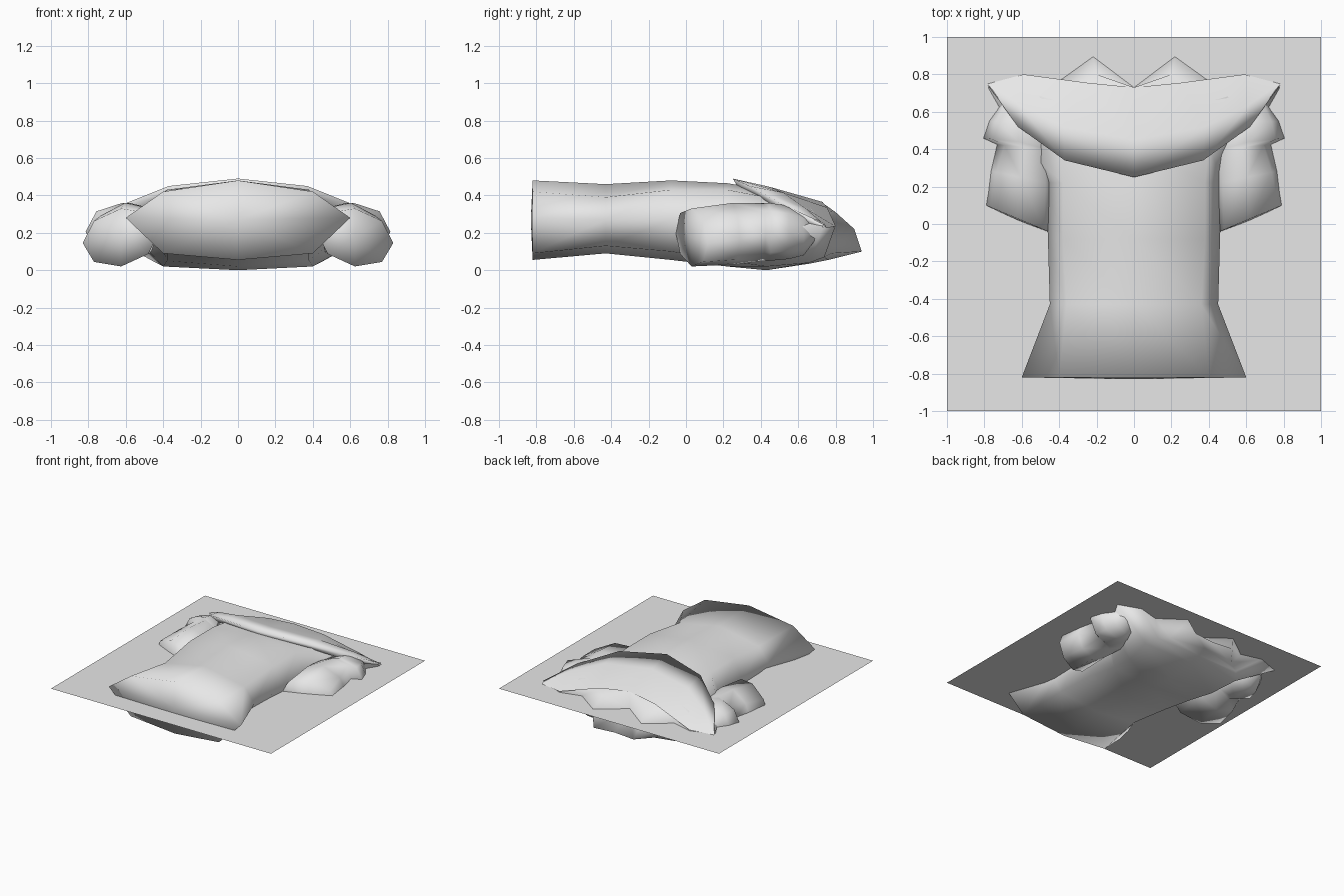
import bpy, math

if "Cube" in bpy.data.objects:
    bpy.data.objects.remove(bpy.data.objects["Cube"])

def material(name, v):
    m = bpy.data.materials.new(name)
    m.diffuse_color = (v, v, v, 1)
    m.use_nodes = True
    m.node_tree.nodes["Principled BSDF"].inputs["Base Color"].default_value = m.diffuse_color
    return m

cloth = material("pale grey cloth", 0.8)
paper = material("pale grey sheet", 0.8)

def make(name, verts, faces, mat, mirror=False):
    me = bpy.data.meshes.new(name)
    me.from_pydata(verts, [], faces)
    me.materials.append(mat)
    ob = bpy.data.objects.new(name, me)
    bpy.context.collection.objects.link(ob)
    me.shade_smooth()
    if mirror:
        md = ob.modifiers.new("mirror", 'MIRROR')
        md.merge_threshold = 0.001
    return ob

def loft(rings, tip_a, tip_b):
    # closed rings joined by quads, with a fan of triangles at each end
    n = len(rings[0])
    verts = [p for r in rings for p in r] + [tip_a, tip_b]
    faces = []
    for k in range(len(rings) - 1):
        for i in range(n):
            j = (i + 1) % n
            faces.append((k*n + i, k*n + j, k*n + n + j, k*n + n + i))
    last = (len(rings) - 1) * n
    a = len(verts) - 2
    for i in range(n):
        j = (i + 1) % n
        faces.append((a, j, i))
        faces.append((a + 1, last + i, last + j))
    return verts, faces

def body_ring(top, upper, side, lower, bottom):
    # half profile of five points mirrored into a ring of eight
    f = lambda p: (-p[0], p[1], p[2])
    return [top, f(upper), f(side), f(lower), bottom, lower, side, upper]

def station(y, w, zs, w2, zu, zt, zl, zb):
    return body_ring((0, y, zt), (w2, y, zu), (w, y, zs), (w2, y, zl), (0, y, zb))

# torso from hem to neck
rings = [
    station(-.82, .60, .28, .40, .42, .48, .09, .055),
    station(-.43, .45, .27, .36, .39, .46, .13, .09),
    station(-.08, .46, .27, .38, .43, .48, .10, .055),
    station(.22, .47, .26, .38, .43, .465, .05, .02),
    station(.43, .61, .24, .40, .39, .43, .02, .0),
    body_ring((0, .62, .38), (.42, .66, .34), (.78, .73, .23), (.44, .66, .04), (0, .66, .035)),
    body_ring((0, .68, .37), (.38, .70, .32), (.59, .795, .225), (.38, .74, .07), (0, .76, .055)),
    body_ring((0, .71, .365), (.28, .72, .32), (.42, .75, .225), (.30, .78, .09), (0, .84, .075)),
    body_ring((0, .73, .36), (.20, .80, .31), (.22, .90, .22), (.18, .94, .10), (0, .92, .10)),
]
v, f = loft(rings, (0, -.83, .27), (0, .73, .225))
make("shirt_body", v, f, cloth)

# overlapping shoulder yoke: tucked lip, front edge, middle and back rows
rows = [
    [(0, .28, .44), (.36, .38, .40), (.58, .54, .30), (.74, .72, .22)],
    [(0, .25, .49), (.37, .34, .45), (.62, .52, .35), (.78, .74, .25)],
    [(0, .45, .445), (.38, .52, .415), (.62, .64, .33), (.78, .745, .24)],
    [(0, .73, .365), (.25, .755, .335), (.59, .80, .235), (.78, .75, .225)],
]
verts = [p for r in rows for p in r]
faces = [(k*4 + i, k*4 + i + 1, k*4 + i + 5, k*4 + i + 4)
         for k in range(3) for i in range(3)]
make("shoulder_yoke", verts, faces, cloth, True)

# sleeves: slanted cuff, narrow middle, gathered upper lobe
def sleeve_ring(y, x0, x1, z0, z1, slant, out_z):
    cx, cz = (x0 + x1) / 2, (z0 + z1) / 2
    ring = []
    for i in range(8):
        t = math.tau * i / 8
        x = cx + (x1 - x0) / 2 * math.cos(t)
        z = cz + (z1 - z0) / 2 * math.sin(t) + out_z * math.cos(t)
        ring.append((x, y + slant * (x - cx), z))
    return ring

rings = [
    sleeve_ring(.03, .42, .83, .02, .33, .42, -.03),
    sleeve_ring(.25, .42, .79, .03, .36, .2, -.03),
    sleeve_ring(.41, .42, .74, .05, .36, .1, 0),
    sleeve_ring(.44, .42, .815, .05, .36, .1, 0),
    sleeve_ring(.55, .44, .785, .06, .345, 0, 0),
    sleeve_ring(.63, .50, .73, .08, .31, 0, 0),
]
v, f = loft(rings, (.625, .02, .18), (.66, .72, .2))
make("sleeves", [p for p in v], [tuple(reversed(q)) for q in f], cloth, True)

# flat sheet crossing the shirt
z = .225
make("flat_sheet", [(-1, -1, z), (1, -1, z), (1, 1, z), (-1, 1, z)], [(0, 1, 2, 3)], paper)

# consistent outward normals
import bmesh
for ob in bpy.data.objects:
    if ob.name in ("shirt_body", "sleeves"):
        bm = bmesh.new()
        bm.from_mesh(ob.data)
        bmesh.ops.recalc_face_normals(bm, faces=bm.faces)
        bm.to_mesh(ob.data)
        bm.free()
